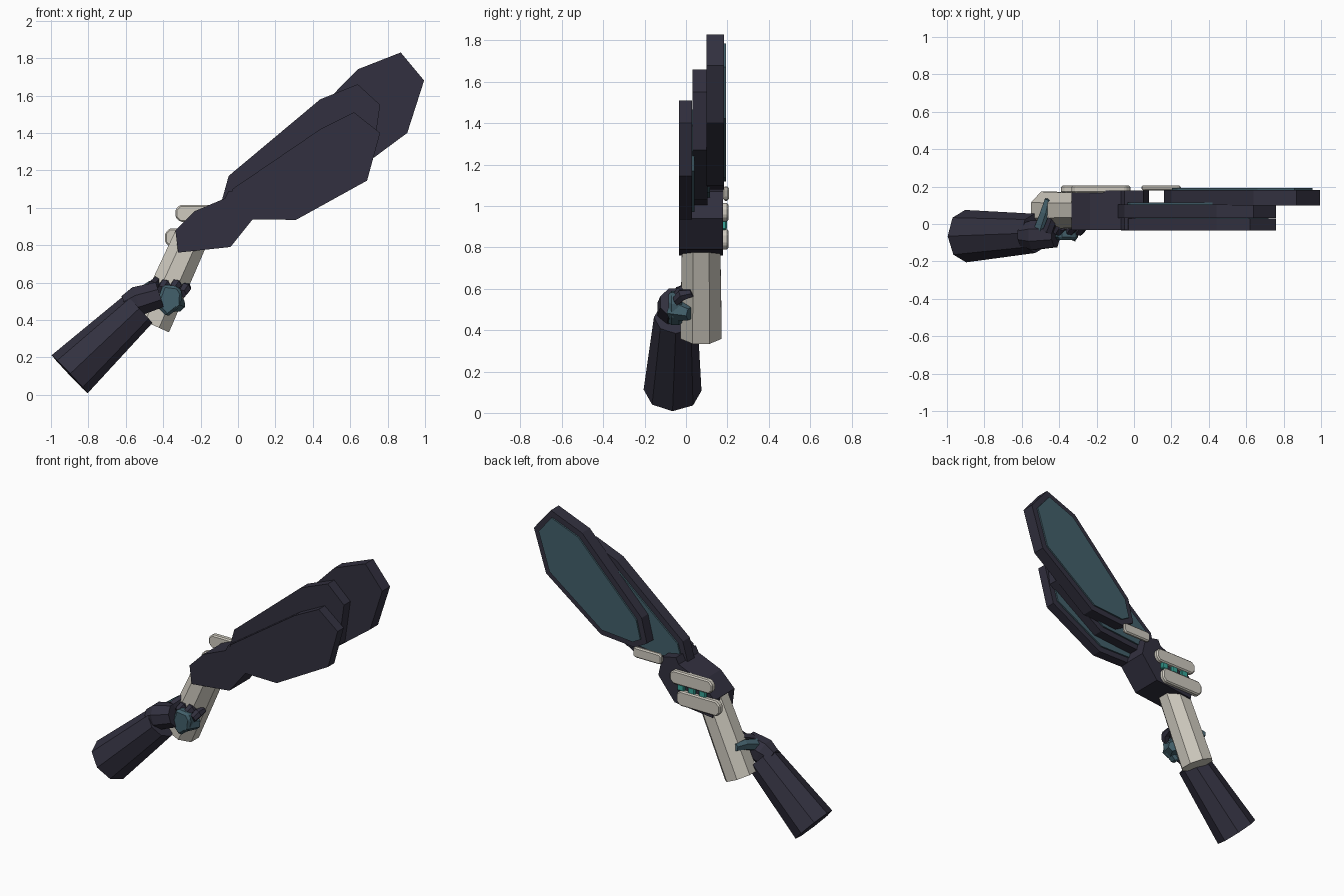
import bpy, bmesh, math
from mathutils import Vector

cube = bpy.data.objects.get("Cube")
if cube:
    bpy.data.objects.remove(cube, do_unlink=True)


def material(name, rgb):
    m = bpy.data.materials.new(name)
    m.use_nodes = True
    m.diffuse_color = (*rgb, 1)
    bsdf = next(n for n in m.node_tree.nodes if n.type == 'BSDF_PRINCIPLED')
    bsdf.inputs["Base Color"].default_value = (*rgb, 1)
    return m


DARK = material("dark_violet_grey", (0.032, 0.030, 0.050))
TEAL = material("slate_teal", (0.055, 0.115, 0.145))
BONE = material("warm_bone", (0.62, 0.59, 0.52))
GLOW = material("bright_teal", (0.04, 0.38, 0.32))


def finish(name, bm, mat, bevel=0):
    bmesh.ops.recalc_face_normals(bm, faces=bm.faces)
    mesh = bpy.data.meshes.new(name)
    bm.to_mesh(mesh)
    bm.free()
    mesh.materials.append(mat)
    ob = bpy.data.objects.new(name, mesh)
    bpy.context.collection.objects.link(ob)
    if bevel:
        mod = ob.modifiers.new("chamfer", 'BEVEL')
        mod.width, mod.segments = bevel, 1
    return ob


def slab(name, outline, y0, y1, mat, bevel=0):
    """Extrude an x-z outline between two depths."""
    bm = bmesh.new()
    face = bm.faces.new([bm.verts.new((x, y0, z)) for x, z in outline])
    ext = bmesh.ops.extrude_face_region(bm, geom=[face])["geom"]
    bmesh.ops.translate(bm, vec=(0, y1 - y0, 0),
                        verts=[v for v in ext if isinstance(v, bmesh.types.BMVert)])
    return finish(name, bm, mat, bevel)


def tube(name, stations, mat, sides=8, turn=0.0, flat=1.0):
    """Faceted tube through (point, radius) stations; flat scales it across y."""
    bm = bmesh.new()
    axis = (Vector(stations[-1][0]) - Vector(stations[0][0])).normalized()
    u = Vector((0, 1, 0))
    u = (u - axis * u.dot(axis)).normalized()
    v = axis.cross(u)
    rings = []
    for p, r in stations:
        ring = []
        for i in range(sides):
            t = math.tau * (i + turn) / sides
            ring.append(bm.verts.new(Vector(p) + u * r * flat * math.cos(t) + v * r * math.sin(t)))
        rings.append(ring)
    for a, b in zip(rings, rings[1:]):
        for i in range(sides):
            j = (i + 1) % sides
            bm.faces.new((a[i], a[j], b[j], b[i]))
    bm.faces.new(rings[0])
    bm.faces.new(rings[-1])
    return finish(name, bm, mat)


def inset(outline, d):
    """Shift every edge of a convex outline inward by d."""
    pts = [Vector(p) for p in outline]
    mid = sum(pts, Vector((0, 0))) / len(pts)
    result = []
    for i, p in enumerate(pts):
        normals = []
        for q, r in ((pts[i - 1], p), (p, pts[(i + 1) % len(pts)])):
            n = Vector((q.y - r.y, r.x - q.x)).normalized()
            normals.append(n if n.dot(mid - p) > 0 else -n)
        s = normals[0] + normals[1]
        result.append(p + s * (d / (1 + normals[0].dot(normals[1]))))
    return result


# Three fanned blades, each with a coloured panel on its back
blades = {
    "front": (-0.035, 0.03, [(0.62, 1.51), (0.76, 1.4), (0.69, 1.145), (0.31, 0.935),
                             (-0.07, 0.94), (-0.03, 1.1), (0.44, 1.42)]),
    "middle": (0.032, 0.105, [(0.64, 1.66), (0.76, 1.55), (0.72, 1.27), (0.36, 1.03),
                              (-0.1, 0.99), (-0.05, 1.17), (0.44, 1.58)]),
    "rear": (0.1, 0.183, [(0.87, 1.83), (0.995, 1.68), (0.905, 1.4), (0.5, 1.1),
                          (0.25, 1.08), (0.16, 1.13), (0.2, 1.29), (0.64, 1.74)]),
}
for label, (y0, y1, outline) in blades.items():
    slab(label + "_blade", outline, y0, y1, DARK)
    slab(label + "_blade_panel", inset(outline, 0.037), y1, y1 + 0.01, TEAL)

# Receiver block that joins the blades to the grip
slab("receiver", [(-0.335, 0.88), (-0.32, 0.76), (-0.04, 0.79), (0.08, 0.94),
                  (0.05, 1.07), (-0.05, 1.09), (-0.07, 1.05), (-0.235, 0.98)],
     -0.033, 0.178, DARK)

# Long faceted grip
tube("grip", [((-0.46, 0.073, 0.375), 0.108), ((-0.25, 0.073, 0.84), 0.1)], BONE, turn=0.5)


# Bone plates on the back, with their corners cut
def plate(name, x0, x1, z0, z1, y0, y1, cut):
    slab(name, [(x0 + cut, z0), (x1 - cut, z0), (x1, z0 + cut), (x1, z1 - cut),
                (x1 - cut, z1), (x0 + cut, z1), (x0, z1 - cut), (x0, z0 + cut)],
         y0, y1, BONE, 0.008)


plate("upper_back_plate", -0.335, -0.02, 0.925, 1.015, 0.165, 0.205, 0.025)
plate("lower_back_plate", -0.39, -0.07, 0.79, 0.89, 0.165, 0.205, 0.025)
plate("blade_lug", 0.04, 0.25, 1.025, 1.095, 0.18, 0.207, 0.012)

# Glowing cells between the back plates
for i in range(3):
    x = -0.28 + 0.08 * i
    slab(f"cell_{i + 1}", [(x, 0.885), (x + 0.05, 0.885), (x + 0.05, 0.93), (x, 0.93)],
         0.165, 0.197, GLOW, 0.006)

# Forearm sleeve and wrist
tube("forearm", [((-0.9, -0.065, 0.11), 0.14), ((-0.53, -0.05, 0.46), 0.105)], DARK)
tube("wrist", [((-0.605, -0.06, 0.475), 0.06), ((-0.54, -0.06, 0.5), 0.085),
               ((-0.42, -0.055, 0.535), 0.075)], DARK, turn=0.5)

# Hand wrapped round the grip
slab("palm", [(-0.44, 0.48), (-0.4, 0.59), (-0.32, 0.58), (-0.295, 0.54),
              (-0.31, 0.47), (-0.38, 0.415)], -0.085, -0.02, TEAL, 0.015)
tube("finger_base", [((-0.36, -0.06, 0.5), 0.06), ((-0.31, 0.02, 0.48), 0.035)],
     TEAL, sides=6)
for i, (x, z) in enumerate([(-0.39, 0.59), (-0.33, 0.59), (-0.28, 0.57)]):
    tube(f"finger_{i + 1}", [((x - 0.02, -0.05, z - 0.03), 0.025),
                             ((x, -0.02, z), 0.03), ((x + 0.01, 0.03, z + 0.01), 0.02)],
         DARK, sides=6)
tube("thumb", [((-0.5, -0.03, 0.55), 0.04), ((-0.47, 0.06, 0.575), 0.035),
               ((-0.455, 0.13, 0.58), 0.025)], TEAL, sides=6)
tube("thumb_knuckle", [((-0.46, -0.04, 0.58), 0.03), ((-0.43, 0.04, 0.61), 0.028)],
     DARK, sides=6)
